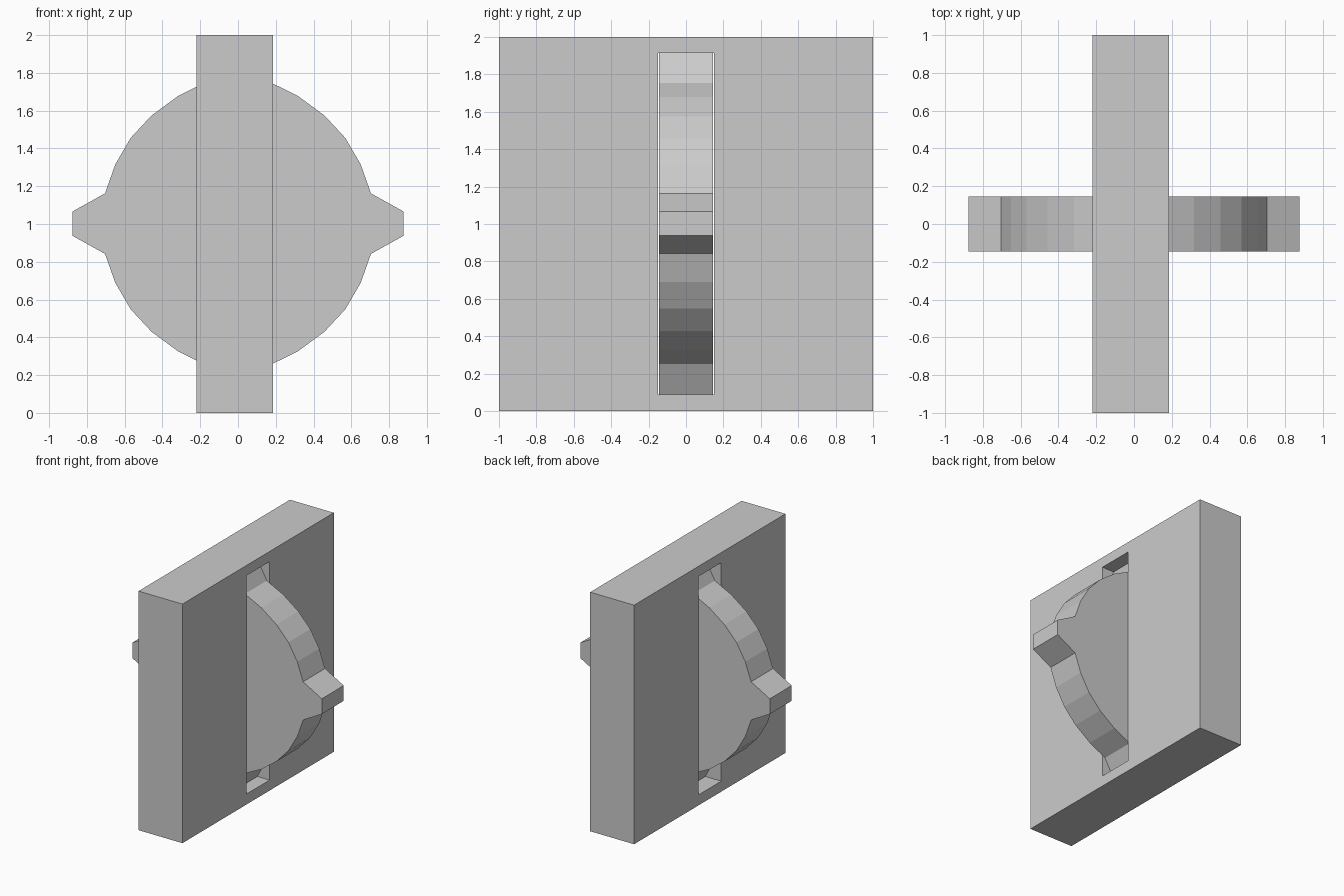
import bpy, bmesh

if "Cube" in bpy.data.objects:
    bpy.data.objects.remove(bpy.data.objects["Cube"])


def box(name, x0, x1, y0, y1, z0, z1):
    bm = bmesh.new()
    bmesh.ops.create_cube(bm, size=1)
    for v in bm.verts:
        v.co = ((x0 + x1) / 2 + v.co.x * (x1 - x0),
                (y0 + y1) / 2 + v.co.y * (y1 - y0),
                (z0 + z1) / 2 + v.co.z * (z1 - z0))
    return finish(name, bm)


def finish(name, bm):
    bmesh.ops.recalc_face_normals(bm, faces=bm.faces)
    me = bpy.data.meshes.new(name)
    bm.to_mesh(me)
    bm.free()
    ob = bpy.data.objects.new(name, me)
    bpy.context.collection.objects.link(ob)
    return ob


# Upright plate with a tall through slot
plate = box("slotted_plate", -0.22, 0.186, -1, 1, 0, 2)
cutter = box("slot_cutter", -0.5, 0.5, -0.151, 0.151, 0.088, 1.915)
cutter.hide_render = True
cutter.hide_set(True)
cut = plate.modifiers.new("slot", 'BOOLEAN')
cut.operation = 'DIFFERENCE'
cut.solver = 'EXACT'
cut.object = cutter

# Four-toothed wheel: one quarter of the outline, mirrored round the centre
quarter = [(0.877, 0.064), (0.704, 0.16), (0.65, 0.313), (0.568, 0.454),
           (0.457, 0.573), (0.317, 0.676), (0.165, 0.751), (0.065, 0.93)]
half = quarter + [(-x, z) for x, z in reversed(quarter)]
outline = half + [(x, -z) for x, z in reversed(half)]
bm = bmesh.new()
face = bm.faces.new([bm.verts.new((x, -0.145, 1.002 + z)) for x, z in outline])
ext = bmesh.ops.extrude_face_region(bm, geom=[face], use_keep_orig=True)
bmesh.ops.translate(bm, vec=(0, 0.29, 0),
                    verts=[g for g in ext["geom"] if isinstance(g, bmesh.types.BMVert)])
finish("toothed_wheel", bm)
